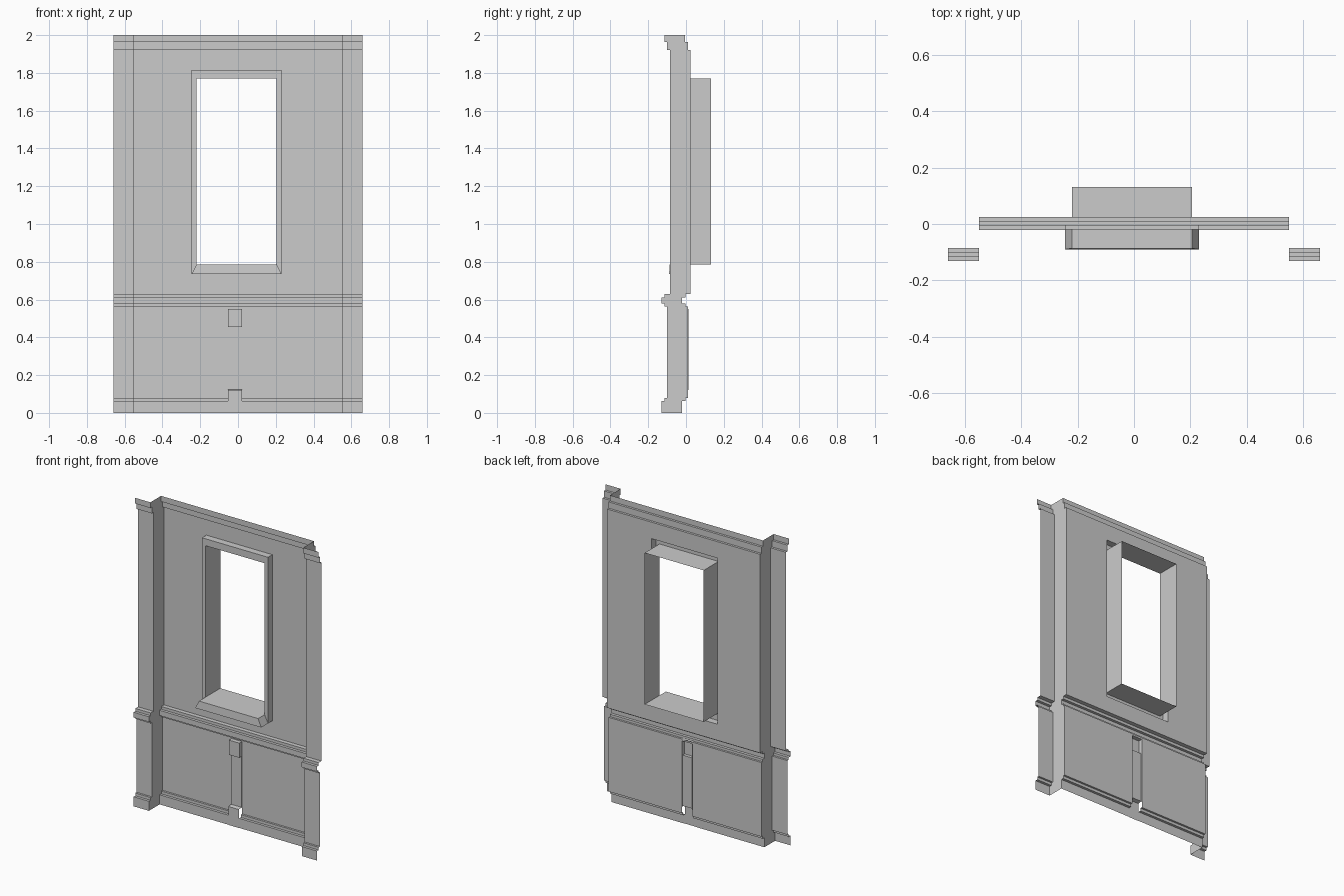
import bpy, bmesh

if "Cube" in bpy.data.objects:
    bpy.data.objects.remove(bpy.data.objects["Cube"])


def make_object(name, bm):
    bmesh.ops.remove_doubles(bm, verts=bm.verts, dist=0.0001)
    loose = [v for v in bm.verts if not v.link_faces]
    bmesh.ops.delete(bm, geom=loose, context='VERTS')
    bmesh.ops.recalc_face_normals(bm, faces=bm.faces)
    mesh = bpy.data.meshes.new(name)
    bm.to_mesh(mesh)
    bm.free()
    ob = bpy.data.objects.new(name, mesh)
    bpy.context.collection.objects.link(ob)
    return ob


def sweep(name, profile, path, skip=lambda x0, x1, z0, z1: False):
    """Sweep a (y, z) profile along (x, y offset) stations."""
    bm = bmesh.new()
    grid = [[bm.verts.new((x, y + dy, z)) for y, z in profile] for x, dy in path]
    for a, b in zip(grid, grid[1:]):
        for i in range(len(profile) - 1):
            if not skip(a[i].co.x, b[i].co.x, a[i].co.z, a[i + 1].co.z):
                bm.faces.new((a[i], b[i], b[i + 1], a[i + 1]))
    return make_object(name, bm)


def loft_rects(name, rects):
    """Join rectangles (x0, x1, z0, z1, y) into an open tube."""
    bm = bmesh.new()
    rings = [[bm.verts.new((x, y, z)) for x, z in
              ((x0, z0), (x1, z0), (x1, z1), (x0, z1))]
             for x0, x1, z0, z1, y in rects]
    for a, b in zip(rings, rings[1:]):
        for i in range(4):
            j = (i + 1) % 4
            bm.faces.new((a[i], a[j], b[j], b[i]))
    return make_object(name, bm)


# Window opening and lower post extents
WX0, WX1, WZ0, WZ1 = -0.245, 0.23, 0.735, 1.815
IX0, IX1, IZ0, IZ1 = -0.22, 0.205, 0.785, 1.77
PX0, PX1, PZ = -0.053, 0.022, 0.562
SHIFT = 0.11

# Stepped skirting, chair rail and cornice profile
profile = [(-0.13, 0), (-0.13, 0.062), (-0.113, 0.062), (-0.113, 0.08),
           (-0.10, 0.08), (-0.10, PZ), (-0.113, PZ), (-0.113, 0.578),
           (-0.131, 0.578), (-0.131, 0.612), (-0.113, 0.612), (-0.113, 0.63),
           (-0.085, 0.63), (-0.085, WZ0), (-0.085, WZ1), (-0.085, 1.922),
           (-0.10, 1.922), (-0.10, 1.963), (-0.115, 1.963), (-0.115, 2.0)]

# Wall with side pilasters
path = [(-0.66, 0), (-0.55, 0)]
path += [(x, SHIFT) for x in (-0.55, WX0, PX0, PX1, WX1, 0.55)]
path += [(0.55, 0), (0.66, 0)]


def openings(x0, x1, z0, z1):
    e = 0.001
    window = x0 > WX0 - e and x1 < WX1 + e and z0 > WZ0 - e and z1 < WZ1 + e
    post = x0 > PX0 - e and x1 < PX1 + e and z1 < PZ + e
    return window or post


sweep("wall_panel", profile, path, openings)

# Window frame and deep reveal
loft_rects("window_frame", [(WX0, WX1, WZ0, WZ1, 0.025),
                            (WX0, WX1, WZ0, WZ1, -0.02),
                            (IX0, IX1, IZ0, IZ1, -0.02),
                            (IX0, IX1, IZ0, IZ1, 0.132)])

# Projecting sill with slanted ends
bm = bmesh.new()
front = [bm.verts.new(p) for p in ((WX0, -0.09, WZ0), (WX1, -0.09, WZ0),
                                   (IX1, -0.086, IZ0), (IX0, -0.086, IZ0))]
back = [bm.verts.new((v.co.x, -0.02, v.co.z)) for v in front]
bm.faces.new(front)
for i in range(4):
    j = (i + 1) % 4
    bm.faces.new((front[i], front[j], back[j], back[i]))
make_object("window_sill", bm)

# Small post between the lower panels
post_profile = [(-0.022, 0), (-0.022, 0.12), (0.003, 0.125), (0.003, 0.455),
                (-0.018, 0.455), (-0.018, 0.55), (0.01, 0.55), (0.01, PZ)]
sweep("panel_post", post_profile, [(PX0, 0), (PX1, 0)])

# Post sides
bm = bmesh.new()
for x in (PX0, PX1):
    for y, z0, z1 in ((0.003, 0.12, 0.455), (-0.018, 0.455, 0.55)):
        bm.faces.new([bm.verts.new(p) for p in
                      ((x, y, z0), (x, 0.012, z0), (x, 0.012, z1), (x, y, z1))])
make_object("post_sides", bm)
